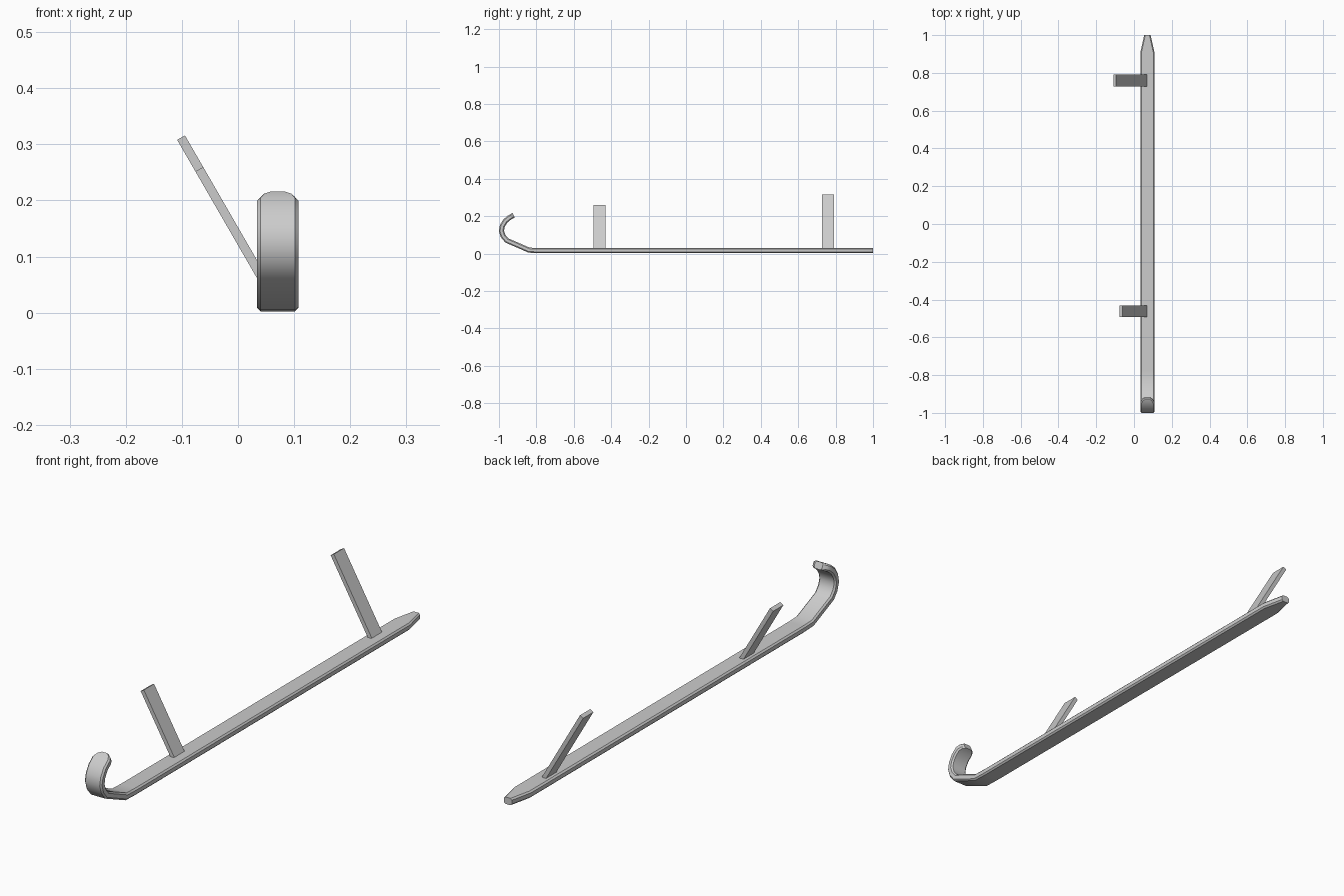
import bpy, bmesh, math
from mathutils import Vector

if "Cube" in bpy.data.objects:
    bpy.data.objects.remove(bpy.data.objects["Cube"])

XC = 0.071      # runner centre in x
T = 0.0135      # runner half thickness
CH = 0.006      # edge chamfer


def make_object(name, bm):
    bmesh.ops.recalc_face_normals(bm, faces=bm.faces)
    mesh = bpy.data.meshes.new(name)
    bm.to_mesh(mesh)
    bm.free()
    ob = bpy.data.objects.new(name, mesh)
    bpy.context.collection.objects.link(ob)
    return ob


# Runner: chamfered section swept along a side path (y, z, half width)
path = [(1.0, 0.016, 0.017), (0.91, 0.016, 0.037), (-0.78, 0.016, 0.037),
        (-0.838, 0.018, 0.037), (-0.958, 0.070, 0.037), (-0.978, 0.094, 0.037),
        (-0.987, 0.122, 0.037), (-0.982, 0.148, 0.037), (-0.966, 0.174, 0.037),
        (-0.943, 0.193, 0.037), (-0.930, 0.200, 0.030), (-0.921, 0.204, 0.017)]
bm = bmesh.new()
rings = []
for i, (y, z, w) in enumerate(path):
    p = Vector((y, z))
    before = p - Vector(path[i - 1][:2]) if i else None
    after = Vector(path[i + 1][:2]) - p if i < len(path) - 1 else None
    a = (before or after).normalized()
    b = (after or before).normalized()
    t = (a + b).normalized()
    n = Vector((t.y, -t.x)) / t.dot(a)      # mitred normal, up on the flat part
    section = [(w, T - CH), (w - CH, T), (CH - w, T), (-w, T - CH),
               (-w, CH - T), (CH - w, -T), (w - CH, -T), (w, CH - T)]
    rings.append([bm.verts.new((XC + u, y + n.x * v, z + n.y * v))
                  for u, v in section])
for r0, r1 in zip(rings, rings[1:]):
    for k in range(8):
        j = (k + 1) % 8
        bm.faces.new((r0[k], r0[j], r1[j], r1[k]))
bm.faces.new(rings[0])
bm.faces.new(rings[-1])
runner = make_object("runner", bm)
bpy.context.view_layer.objects.active = runner
runner.select_set(True)
bpy.ops.object.shade_smooth_by_angle(angle=math.radians(30))


# Struts: flat bars leaning 30 degrees inward
def strut(name, y, length):
    bm = bmesh.new()
    bmesh.ops.create_cube(bm, size=1)
    bmesh.ops.scale(bm, vec=(0.016, 0.063, length), verts=bm.verts)
    bmesh.ops.translate(bm, vec=(0, 0, length / 2), verts=bm.verts)
    ob = make_object(name, bm)
    ob.location = (0.063, y, 0.027)
    ob.rotation_euler.y = math.radians(-30)


strut("rear_strut", 0.759, 0.329)
strut("front_strut", -0.462, 0.264)
